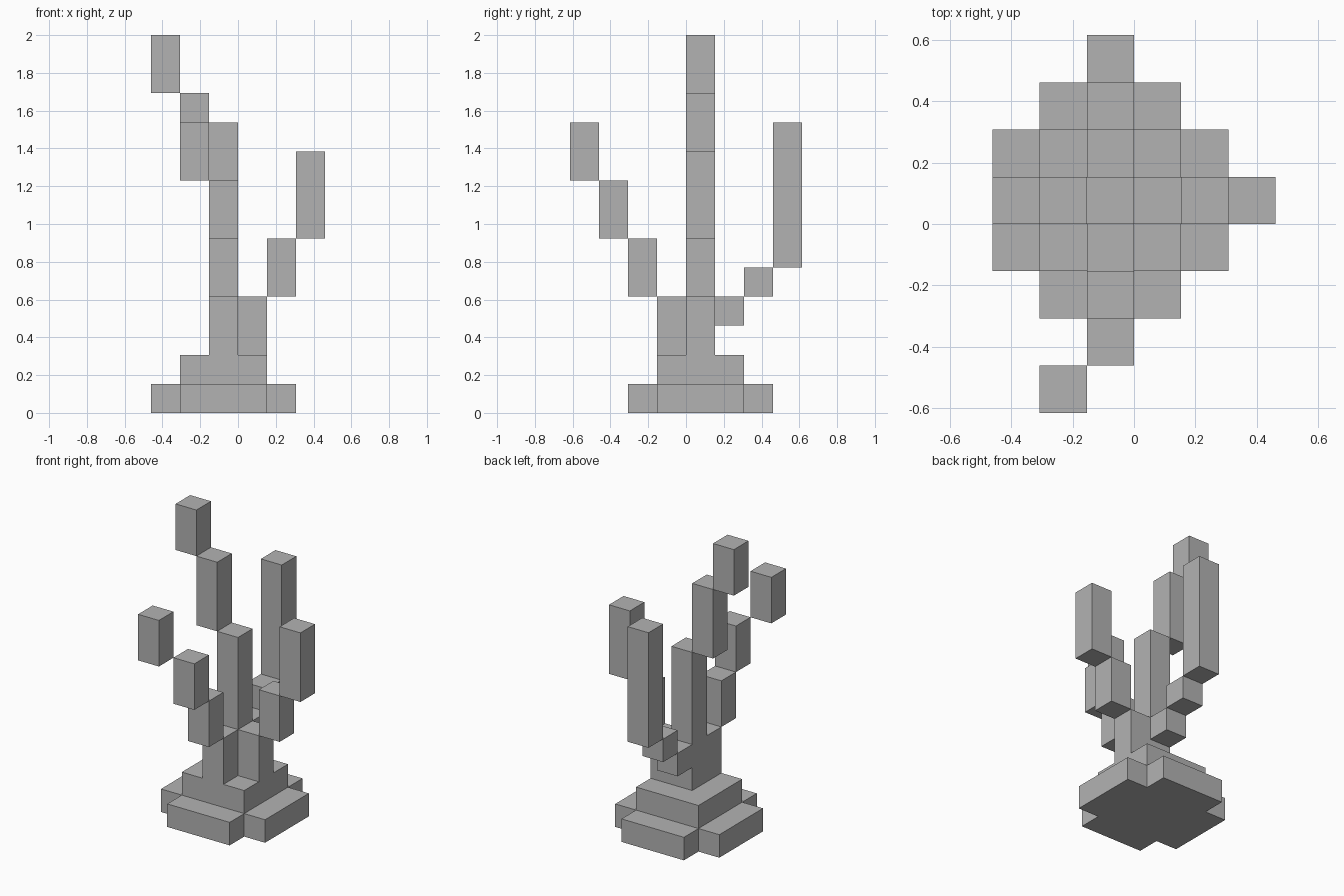
import bpy
import bmesh

cube = bpy.data.objects.get("Cube")
if cube:
    bpy.data.objects.remove(cube, do_unlink=True)

U = 2 / 13  # edge of one block

grey = bpy.data.materials.new("plain grey")
grey.use_nodes = True
colour = (0.45, 0.45, 0.45, 1)
grey.diffuse_color = colour
grey.node_tree.nodes["Principled BSDF"].inputs["Base Color"].default_value = colour


def prism(name, outline, bottom, top):
    """Extrude an outline, given in block units, from bottom to top."""
    bm = bmesh.new()
    face = bm.faces.new([bm.verts.new((x * U, y * U, bottom * U)) for x, y in outline])
    extruded = bmesh.ops.extrude_face_region(bm, geom=[face])["geom"]
    verts = [v for v in extruded if isinstance(v, bmesh.types.BMVert)]
    bmesh.ops.translate(bm, verts=verts, vec=(0, 0, (top - bottom) * U))
    bmesh.ops.recalc_face_normals(bm, faces=bm.faces)
    mesh = bpy.data.meshes.new(name)
    bm.to_mesh(mesh)
    bm.free()
    mesh.materials.append(grey)
    obj = bpy.data.objects.new(name, mesh)
    bpy.context.collection.objects.link(obj)
    return obj


def rectangle(x, y, size=1):
    return [(x, y), (x + size, y), (x + size, y + size), (x, y + size)]


# Stepped foot: a square with notched corners, then a smaller square
prism("base", [(-2, -2), (1, -2), (1, -1), (2, -1), (2, 2), (1, 2),
               (1, 3), (-2, 3), (-2, 2), (-3, 2), (-3, -1), (-2, -1)], 0, 1)
prism("base_step", rectangle(-2, -1, 3), 1, 2)

# L-shaped trunk
prism("trunk", [(-1, -1), (0, -1), (0, 0), (1, 0), (1, 1), (-1, 1)], 2, 4)

# Branches: one-block posts stepping outwards as (x, y, bottom, top)
branches = {
    "main_branch": [(-1, 0, 4, 8), (-2, 0, 8, 11), (-3, 0, 11, 13)],
    "left_branch": [(1, 0, 4, 6), (2, 0, 6, 9)],
    "front_branch": [(-1, -2, 4, 6), (-1, -3, 6, 8), (-2, -4, 8, 10)],
    "back_branch": [(-1, 1, 3, 4), (-1, 2, 4, 5), (-1, 3, 5, 10)],
}
for name, posts in branches.items():
    for part, (x, y, bottom, top) in zip(("lower", "middle", "upper"), posts):
        prism(f"{name}_{part}", rectangle(x, y), bottom, top)
